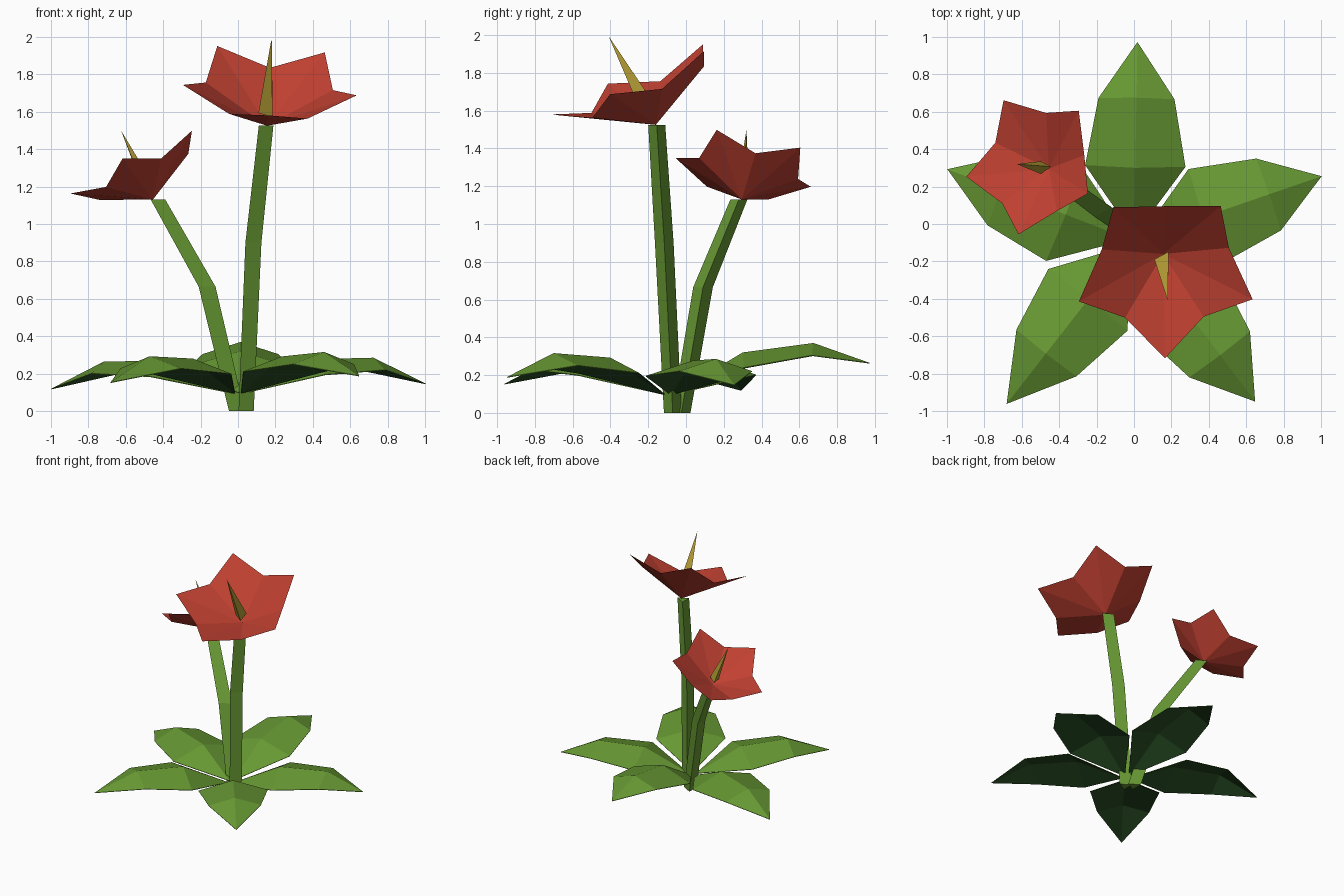
import bpy
import bmesh
from math import cos, sin, radians
from mathutils import Vector, Matrix

default_cube = bpy.data.objects.get("Cube")
if default_cube:
    bpy.data.objects.remove(default_cube, do_unlink=True)


def make_material(name, rgb):
    mat = bpy.data.materials.new(name)
    mat.use_nodes = True
    mat.diffuse_color = (*rgb, 1)
    for node in mat.node_tree.nodes:
        if node.type == 'BSDF_PRINCIPLED':
            node.inputs["Base Color"].default_value = (*rgb, 1)
    return mat


leaf_green = make_material("leaf green", (0.135, 0.315, 0.033))
underside_green = make_material("dark underside green", (0.021, 0.075, 0.017))
petal_red = make_material("petal red", (0.53, 0.052, 0.031))
stamen_gold = make_material("stamen gold", (0.46, 0.335, 0.036))


def make_object(name, bm, *materials):
    mesh = bpy.data.meshes.new(name)
    bm.to_mesh(mesh)
    bm.free()
    for mat in materials:
        mesh.materials.append(mat)
    obj = bpy.data.objects.new(name, mesh)
    bpy.context.collection.objects.link(obj)
    return obj


def three_sided_tube(name, path, radii, material, turn=Matrix.Identity(3)):
    """Triangular tube along a path; a zero radius closes to a point."""
    bm = bmesh.new()
    rings = []
    for centre, radius in zip(path, radii):
        corners = [turn @ Vector((cos(radians(a)), sin(radians(a)), 0)) for a in (0, 120, 240)]
        rings.append([bm.verts.new(Vector(centre) + c * radius) for c in corners])
    for low, high in zip(rings, rings[1:]):
        for i in range(3):
            j = (i + 1) % 3
            bm.faces.new((low[i], low[j], high[j], high[i]))
    bm.faces.new(rings[0][::-1])
    bm.faces.new(rings[-1])
    bmesh.ops.remove_doubles(bm, verts=bm.verts, dist=0.0001)
    return make_object(name, bm, material)


def leaf(name, angle, length, droop):
    """Ridged leaf: base point, two folded cross-sections and a tip."""
    turn = Matrix.Rotation(radians(angle), 3, 'Z')
    bm = bmesh.new()

    def point(reach, side, height):
        spot = turn @ Vector((reach, side, height - droop * reach))
        return bm.verts.new(spot + Vector((0, -0.09, 0)))

    base, tip = point(0.025, 0, 0.1), point(length, 0, 0.265)
    # each section: ridge reach, ridge height, edge reach, edge height, half width
    sections = ((0.39, 0.32, 0.4, 0.24, 0.268), (0.765, 0.37, 0.76, 0.305, 0.203))
    inner, outer = [
        (point(e, -w, ez), point(r, 0, rz), point(e, w, ez))
        for r, rz, e, ez, w in sections]
    for a in (0, 1):
        b = a + 1
        bm.faces.new((base, inner[a], inner[b]))
        bm.faces.new((inner[a], outer[a], outer[b], inner[b]))
        bm.faces.new((outer[a], tip, outer[b]))
    obj = make_object(name, bm, leaf_green, underside_green)
    # dark lower skin
    skin = obj.modifiers.new("underside", 'SOLIDIFY')
    skin.thickness = 0.004
    skin.offset = -1
    skin.material_offset = 1
    return obj


def flower(name, centre, axis, spin, size, stamen_tip):
    """Five-pointed star cup around a tilted axis, with a pointed stamen."""
    centre = Vector(centre)
    axis = Vector(axis).normalized()
    tilt = Vector((0, 0, 1)).rotation_difference(axis).to_matrix()
    bm = bmesh.new()
    heart = bm.verts.new(centre)
    rim = []
    for i in range(10):
        radius, height = (0.354, 0.18) if i % 2 else (0.484, 0.271)
        a = radians(spin + 36 * i)
        spot = Vector((radius * cos(a), radius * sin(a), height)) * size
        rim.append(bm.verts.new(centre + tilt @ spot))
    for i in range(10):
        bm.faces.new((heart, rim[i], rim[(i + 1) % 10]))
    make_object(name + "_petals", bm, petal_red)
    three_sided_tube(name + "_stamen", (centre + axis * 0.07 * size, stamen_tip),
                     (0.05 * size, 0), stamen_gold,
                     tilt @ Matrix.Rotation(radians(spin + 150), 3, 'Z'))


# leaf rosette
leaf("back_leaf", 89, 1.062, 0)
leaf("left_leaf", 19, 1.06, 0.11)
leaf("right_leaf", 159, 1.068, 0.135)
leaf("front_left_leaf", -53, 1.075, 0.07)
leaf("front_right_leaf", -128, 1.105, 0.10)

# stems
three_sided_tube("tall_stem", ((0.03, -0.07, 0), (0.068, -0.115, 0.9), (0.137, -0.155, 1.525)),
                 (0.054, 0.057, 0.052), leaf_green)
three_sided_tube("short_stem", ((-0.02, -0.025, 0), (-0.18, 0.09, 0.665), (-0.44, 0.28, 1.13)),
                 (0.056, 0.06, 0.052), leaf_green)

# flowers
flower("tall_flower", (0.155, -0.16, 1.525), (0.06, -0.4, 0.915), -90, 1.01, (0.18, -0.41, 1.995))
flower("short_flower", (-0.455, 0.295, 1.13), (-0.44, 0.14, 0.89), -27, 0.8, (-0.625, 0.32, 1.5))
